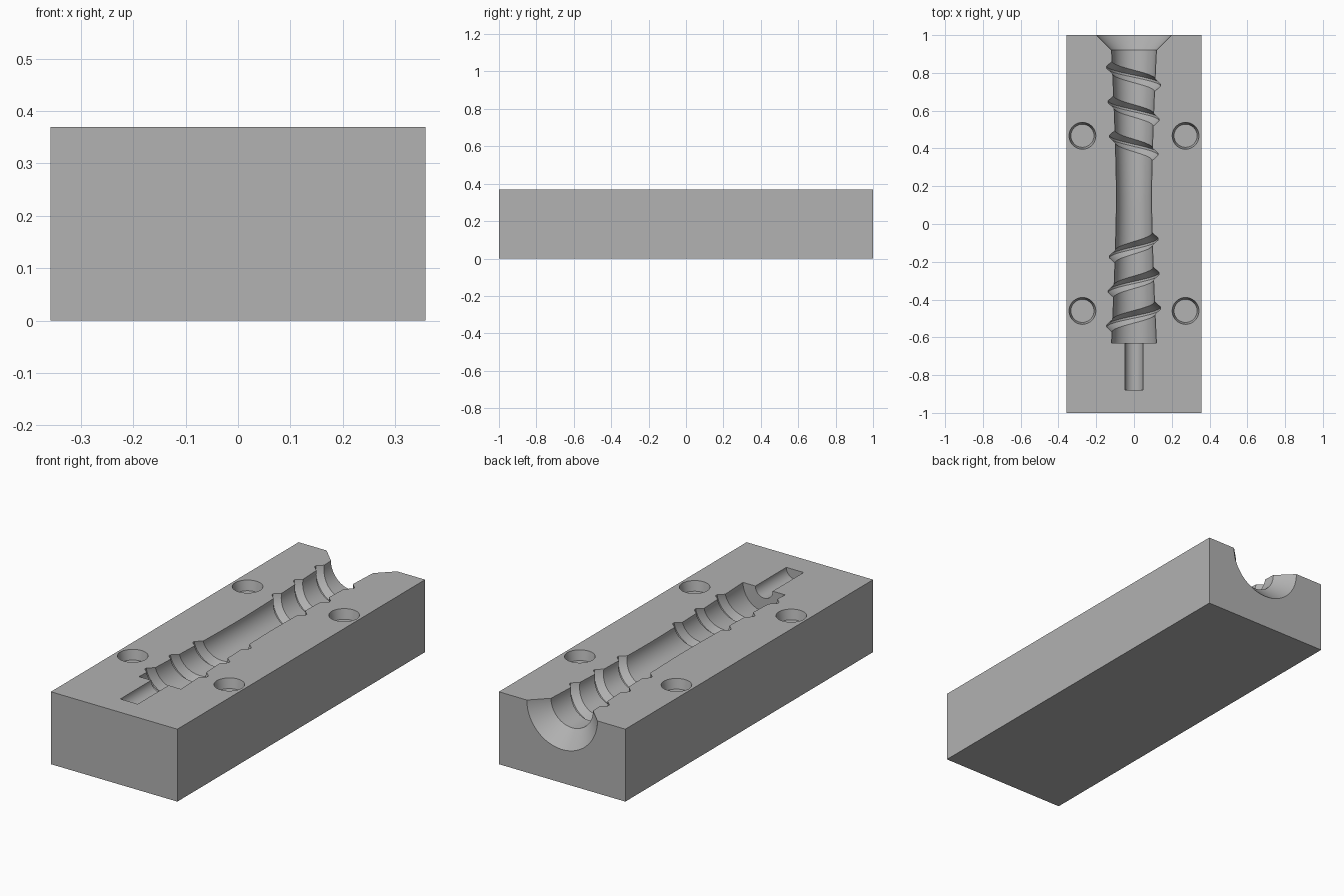
import bpy, bmesh, math
from mathutils import Matrix, Vector

if "Cube" in bpy.data.objects:
    bpy.data.objects.remove(bpy.data.objects["Cube"])

W, L, H = 0.715, 2.0, 0.37
MID = 0.145          # the screw cavity is mirrored about this y
HALF = 0.775         # half the length of the screw core

grey = bpy.data.materials.new("mould_grey")
grey.use_nodes = True
colour = (0.445, 0.445, 0.445, 1)
grey.diffuse_color = colour
grey.node_tree.nodes["Principled BSDF"].inputs["Base Color"].default_value = colour


def make_object(name, bm):
    bmesh.ops.recalc_face_normals(bm, faces=bm.faces)
    mesh = bpy.data.meshes.new(name)
    bm.to_mesh(mesh)
    bm.free()
    mesh.materials.append(grey)
    obj = bpy.data.objects.new(name, mesh)
    bpy.context.collection.objects.link(obj)
    return obj


def skin(name, rings, closed=False):
    """Join equal rings of points into a solid."""
    bm = bmesh.new()
    loops = [[bm.verts.new(p) for p in ring] for ring in rings]
    n = len(loops[0])
    for a, b in zip(loops, loops[1:]):
        for i in range(n):
            j = (i + 1) % n
            bm.faces.new((a[i], a[j], b[j], b[i]))
    bm.faces.new(loops[0])
    bm.faces.new(loops[-1])
    return make_object(name, bm)


def core_radius(y):
    return 0.093 + 0.026 * (min(abs(y - MID), HALF) / HALF) ** 1.5


def lathe(name, profile, steps=72):
    """Revolve (y, radius) pairs about the long axis on the top face."""
    turns = [2 * math.pi * (i + 0.5) / steps for i in range(steps)]
    return skin(name, [[(r * math.cos(t), y, H + r * math.sin(t)) for t in turns]
                       for y, r in profile])


def thread(name, offset, side):
    """Half-turn ridge with a blunt triangular section."""
    section = [(-0.044, -0.012), (-0.006, 0.03), (0.006, 0.03), (0.044, -0.012)]
    rings = []
    steps = 44
    for i in range(steps + 1):
        t = -0.35 + (math.pi + 0.7) * i / steps
        y = MID + side * (offset - 0.095 * t / math.pi)
        ring = []
        for dy, dr in section:
            r = core_radius(y) + dr
            ring.append((-r * math.cos(t), y + dy, H - r * math.sin(t)))
        rings.append(ring)
    return skin(name, rings)


def socket(name, x, y):
    """Slightly tapered locating socket."""
    bm = bmesh.new()
    bmesh.ops.create_cone(bm, cap_ends=True, segments=48, radius1=0.061,
                          radius2=0.081, depth=0.1,
                          matrix=Matrix.Translation((x, y, H)))
    return make_object(name, bm)


# Solid block
bm = bmesh.new()
bmesh.ops.create_cube(bm, size=1)
bmesh.ops.transform(bm, verts=bm.verts, matrix=Matrix.Translation((0, 0, H / 2))
                    @ Matrix.Diagonal(Vector((W, L, H, 1))))
block = make_object("mould_block", bm)

# Pin, waisted core and flared pouring mouth
profile = [(-0.88, 0.049), (MID - HALF, 0.049)]
for i in range(25):
    y = MID + HALF * (i / 12 - 1)
    profile.append((y, core_radius(y)))
profile.append((1.03, 0.23))
cutters = [lathe("core_cutter", profile)]

# Opposed threads at the two ends
for side in (1, -1):
    for k in range(3):
        cutters.append(thread("thread_cutter", 0.685 - 0.183 * k, side))

# Four locating sockets
for x in (-0.273, 0.273):
    for y in (-0.46, 0.467):
        cutters.append(socket("socket_cutter", x, y))

# Carve the block
bpy.context.view_layer.objects.active = block
for cutter in cutters:
    cutter.hide_render = True
    mod = block.modifiers.new("carve", 'BOOLEAN')
    mod.operation = 'DIFFERENCE'
    mod.solver = 'EXACT'
    mod.object = cutter
    bpy.ops.object.modifier_apply(modifier=mod.name)
    bpy.data.objects.remove(cutter)

bpy.ops.object.select_all(action='DESELECT')
block.select_set(True)
bpy.ops.object.shade_smooth_by_angle(angle=math.radians(25))
